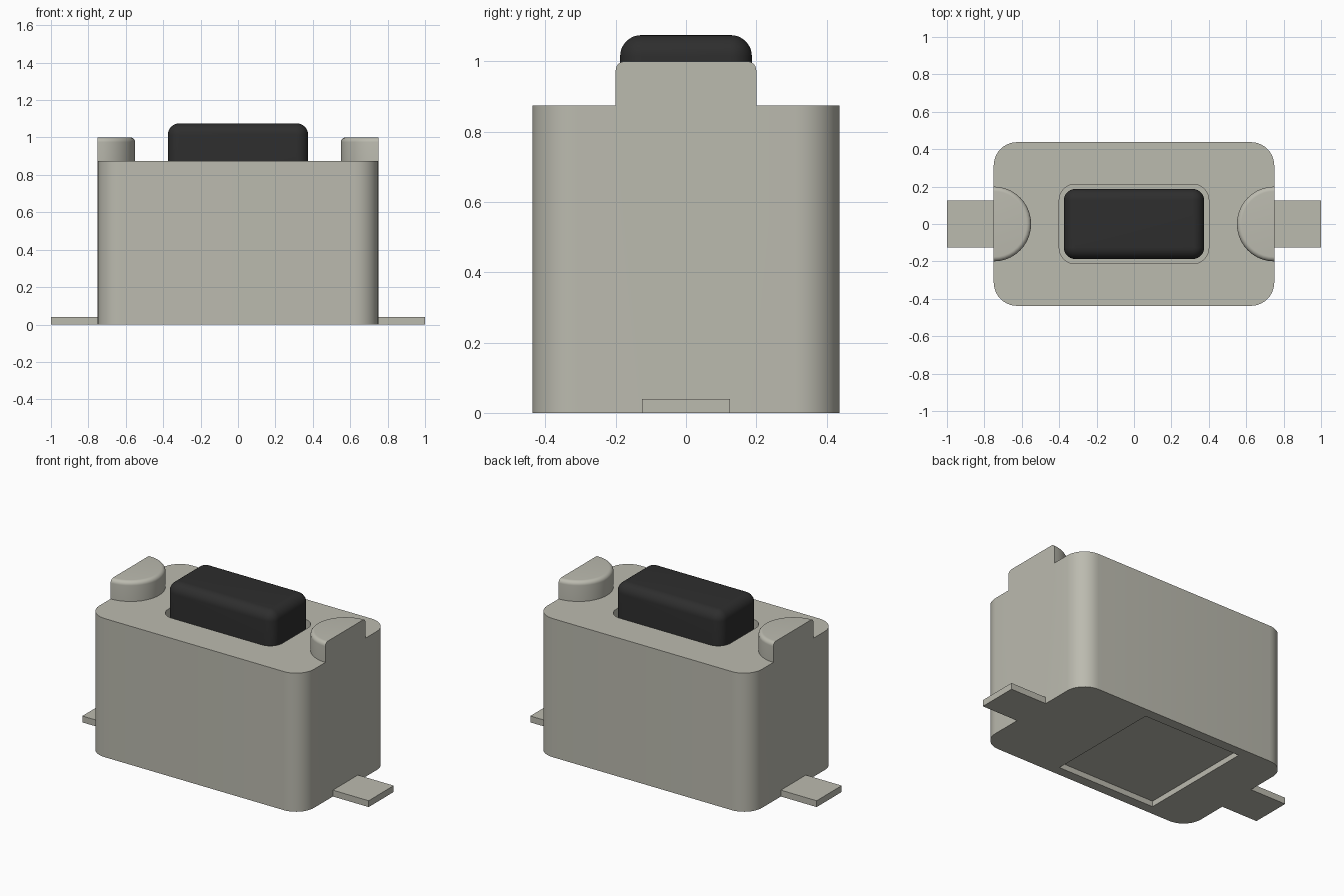
import bpy, bmesh, math
from mathutils import Vector

cube = bpy.data.objects.get("Cube")
if cube:
    bpy.data.objects.remove(cube, do_unlink=True)


def material(name, rgb):
    m = bpy.data.materials.new(name)
    m.use_nodes = True
    m.diffuse_color = (*rgb, 1)
    bsdf = next(n for n in m.node_tree.nodes if n.type == 'BSDF_PRINCIPLED')
    bsdf.inputs["Base Color"].default_value = (*rgb, 1)
    return m


warm_grey = material("warm grey", (0.50, 0.495, 0.43))
black = material("black", (0.027, 0.027, 0.027))


def outline(hx, hy, r, steps=10):
    """Rounded rectangle centred on the origin."""
    if r == 0:
        return [(hx, hy), (-hx, hy), (-hx, -hy), (hx, -hy)]
    pts = []
    for i, (sx, sy) in enumerate([(1, 1), (-1, 1), (-1, -1), (1, -1)]):
        for k in range(steps + 1):
            a = (i + k / steps) * math.pi / 2
            p = (sx * (hx - r) + r * math.cos(a), sy * (hy - r) + r * math.sin(a))
            if not pts or math.dist(p, pts[-1]) > 1e-5:
                pts.append(p)
    if math.dist(pts[0], pts[-1]) < 1e-5:
        pts.pop()
    return pts


def prism(name, mat, half, r, z0, z1, centre=(0, 0), fillet=0, clip=None):
    """Upright prism with an optional rounded top rim, optionally cut at |x| = clip."""
    bm = bmesh.new()
    # the rim is built as rings that shrink along a quarter circle
    levels = [(z0, 0)]
    n = 8 if fillet else 0
    for k in range(n + 1):
        a = k / n * math.pi / 2 if n else 0
        levels.append((z1 - fillet * (1 - math.sin(a)), fillet * (1 - math.cos(a))))
    rings = []
    for z, inset in levels:
        pts = outline(half[0] - inset, half[1] - inset, max(r - inset, 0.004) if r else 0)
        rings.append([bm.verts.new((x + centre[0], y + centre[1], z)) for x, y in pts])
    for low, high in zip(rings, rings[1:]):
        for i in range(len(low)):
            j = (i + 1) % len(low)
            bm.faces.new((low[i], low[j], high[j], high[i]))
    bm.faces.new(rings[0][::-1])
    bm.faces.new(rings[-1])
    if clip:
        side = math.copysign(1, centre[0])
        cut = bmesh.ops.bisect_plane(
            bm, geom=bm.verts[:] + bm.edges[:] + bm.faces[:], dist=1e-5,
            plane_co=Vector((side * clip, 0, 0)), plane_no=Vector((side, 0, 0)), clear_outer=True)
        rim = [e for e in cut["geom_cut"] if isinstance(e, bmesh.types.BMEdge)]
        bmesh.ops.contextual_create(bm, geom=rim)
    bmesh.ops.recalc_face_normals(bm, faces=bm.faces[:])
    mesh = bpy.data.meshes.new(name)
    bm.to_mesh(mesh)
    bm.free()
    mesh.materials.append(mat)
    ob = bpy.data.objects.new(name, mesh)
    bpy.context.collection.objects.link(ob)
    return ob


def activate(ob):
    bpy.ops.object.select_all(action='DESELECT')
    ob.select_set(True)
    bpy.context.view_layer.objects.active = ob


def combine(ob, tool, operation):
    """Apply a boolean and discard the tool."""
    activate(ob)
    mod = ob.modifiers.new("boolean", 'BOOLEAN')
    mod.operation, mod.object, mod.solver = operation, tool, 'EXACT'
    bpy.ops.object.modifier_apply(modifier=mod.name)
    bpy.data.objects.remove(tool, do_unlink=True)


# Housing block with rounded upright corners
housing = prism("housing", warm_grey, (0.75, 0.4375), 0.125, 0, 0.875)

# Half-round locating bosses and flat solder tabs at both ends
for side in (1, -1):
    boss = prism("boss", warm_grey, (0.2, 0.2), 0.2, 0.8, 1.0, (side * 0.75, 0), 0.025, clip=0.75)
    combine(housing, boss, 'UNION')
    tab = prism("tab", warm_grey, (0.15, 0.125), 0, 0, 0.04, (side * 0.85, 0))
    combine(housing, tab, 'UNION')

# Well around the button and shallow recess underneath
well = prism("well", warm_grey, (0.4, 0.2125), 0.085, 0.775, 1.2)
combine(housing, well, 'DIFFERENCE')
recess = prism("recess", warm_grey, (0.34, 0.375), 0, -0.1, 0.035, (-0.11, 0))
combine(housing, recess, 'DIFFERENCE')

# Push button with softened top
button = prism("button", black, (0.375, 0.1875), 0.062, 0.775, 1.075, fillet=0.06)

for ob in (housing, button):
    activate(ob)
    bpy.ops.object.shade_smooth_by_angle(angle=math.radians(30))
